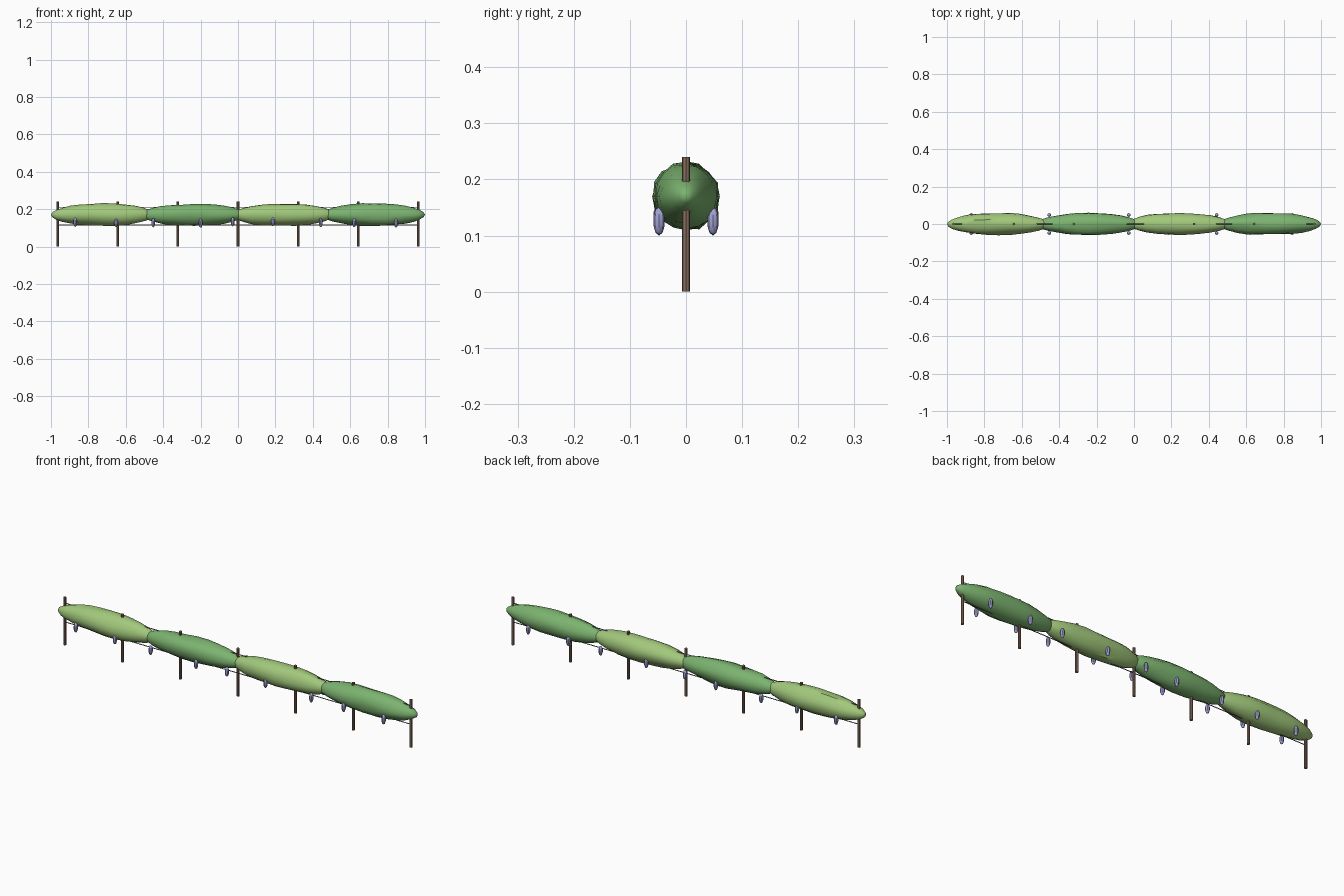
import bpy, bmesh, math
from mathutils import Matrix, Vector, noise

if "Cube" in bpy.data.objects:
    bpy.data.objects.remove(bpy.data.objects["Cube"])


def material(name, rgb):
    m = bpy.data.materials.new(name)
    m.diffuse_color = (*rgb, 1)
    m.use_nodes = True
    m.node_tree.nodes["Principled BSDF"].inputs["Base Color"].default_value = m.diffuse_color
    return m


WOOD = material("wood", (0.25, 0.16, 0.11))
WIRE = material("wire", (0.16, 0.16, 0.17))
LEAF_LIGHT = material("leaf_light", (0.36, 0.58, 0.20))
LEAF_DARK = material("leaf_dark", (0.20, 0.45, 0.16))
GRAPE = material("grape", (0.36, 0.37, 0.66))


def finish(bm, name, mat, smooth=None):
    bmesh.ops.recalc_face_normals(bm, faces=bm.faces)
    me = bpy.data.meshes.new(name)
    bm.to_mesh(me)
    bm.free()
    me.materials.append(mat)
    ob = bpy.data.objects.new(name, me)
    bpy.context.collection.objects.link(ob)
    if smooth is not None:
        bpy.ops.object.select_all(action='DESELECT')
        ob.select_set(True)
        bpy.context.view_layer.objects.active = ob
        bpy.ops.object.shade_smooth_by_angle(angle=math.radians(smooth))
    return ob


def rod(name, mat, radius, length, centre, along_x=False, sides=8):
    bm = bmesh.new()
    rot = Matrix.Rotation(math.pi / 2, 4, 'Y') if along_x else Matrix()
    bmesh.ops.create_cone(bm, cap_ends=True, segments=sides, radius1=radius,
                          radius2=radius, depth=length,
                          matrix=Matrix.Translation(centre) @ rot)
    return finish(bm, name, mat, 40)


# posts
for i in range(7):
    rod(f"post_{i + 1}", WOOD, 0.007, 0.24, (-0.964 + i * 0.3213, 0, 0.12))

# trellis wires
for name, z in (("lower_wire", 0.115), ("upper_wire", 0.21)):
    rod(name, WIRE, 0.002, 1.93, (0, 0, z), True, 6)

# leafy vine clumps, lumpy ellipsoids lying along the row
for i in range(4):
    bm = bmesh.new()
    bmesh.ops.create_uvsphere(bm, u_segments=16, v_segments=14, radius=1,
                              matrix=Matrix.Rotation(math.pi / 2, 4, 'Y'))
    cx = -0.725 + i * 0.4833
    for v in bm.verts:
        lump = 1 + 0.14 * noise.noise(v.co * 1.8 + Vector((i * 7.3, 2.1, 4.7)))
        v.co = (cx + v.co.x * 0.275, v.co.y * 0.058 * lump,
                0.17 + v.co.z * 0.06 * lump)
    finish(bm, f"vine_foliage_{i + 1}", LEAF_DARK if i % 2 else LEAF_LIGHT, 40)

# grape bunches hanging on both sides
XS = (-0.87, -0.652, -0.453, -0.2, -0.028, 0.187, 0.442, 0.622, 0.845)
ZS = (0.130, 0.129, 0.128, 0.125, 0.133, 0.133, 0.128, 0.128, 0.126)
for side, label in ((-1, "front"), (1, "back")):
    for i, (x, z) in enumerate(zip(XS, ZS)):
        bm = bmesh.new()
        bmesh.ops.create_uvsphere(bm, u_segments=8, v_segments=5, radius=1)
        bmesh.ops.scale(bm, vec=(0.0105, 0.0105, 0.025), verts=bm.verts)
        bmesh.ops.translate(bm, vec=(x, side * 0.048, z), verts=bm.verts)
        finish(bm, f"grape_bunch_{label}_{i + 1}", GRAPE, 40)
